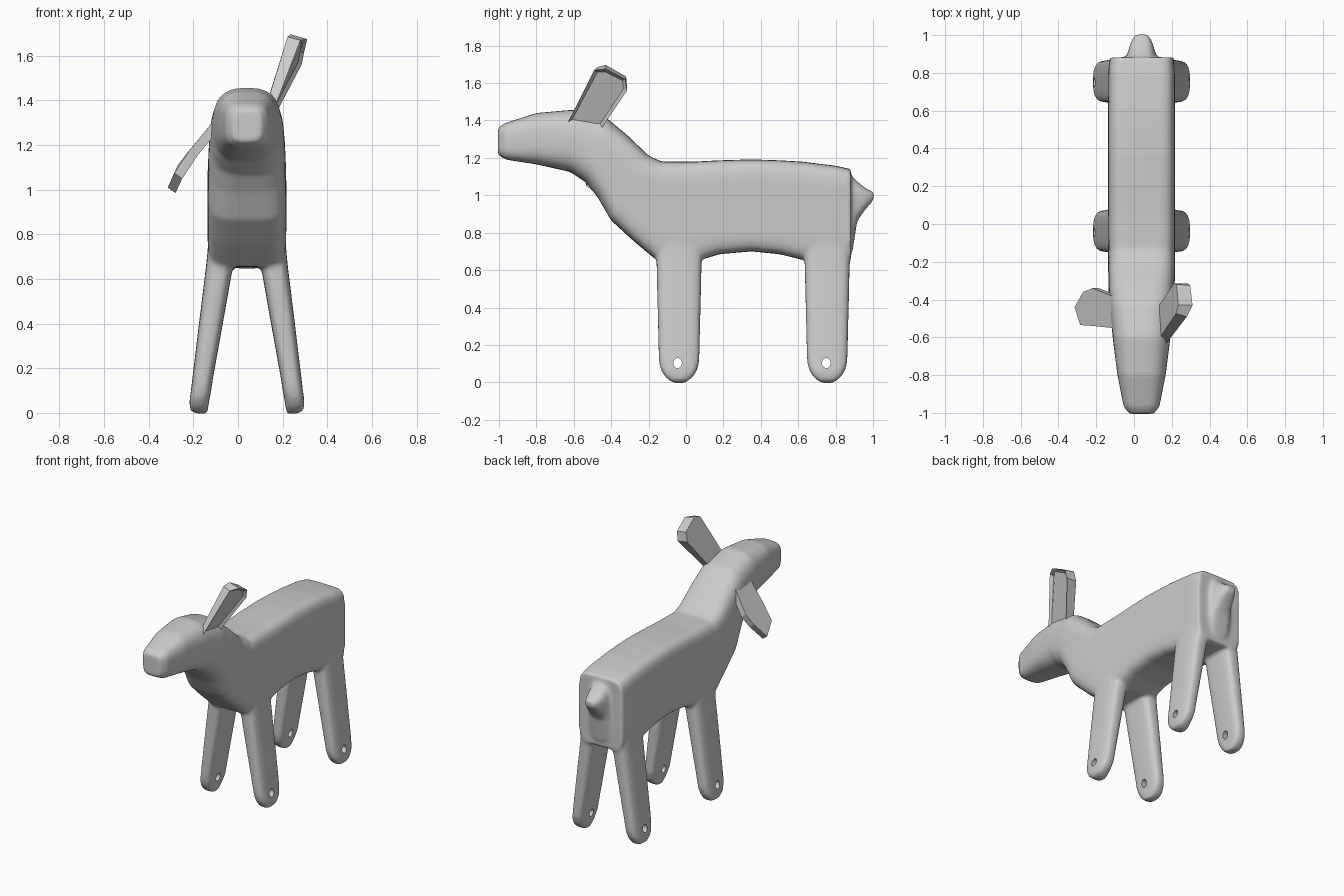
import bpy, bmesh, math
from mathutils import Vector

if "Cube" in bpy.data.objects:
    bpy.data.objects.remove(bpy.data.objects["Cube"])

CX = 0.04  # symmetry plane of the body (the ears are uneven)


def new_object(name, bm):
    bmesh.ops.recalc_face_normals(bm, faces=bm.faces[:])
    mesh = bpy.data.meshes.new(name)
    bm.to_mesh(mesh)
    bm.free()
    ob = bpy.data.objects.new(name, mesh)
    bpy.context.collection.objects.link(ob)
    return ob


def loft(bm, rings):
    loops = [[bm.verts.new(p) for p in ring] for ring in rings]
    for a, b in zip(loops, loops[1:]):
        for i in range(len(a)):
            j = (i + 1) % len(a)
            bm.faces.new((a[i], a[j], b[j], b[i]))
    bm.faces.new(loops[0][::-1])
    bm.faces.new(loops[-1])


def ring(center, u, v, power, n=32):
    # Rounded-box cross-section spanned by half-axes u and v
    pts = []
    for i in range(n):
        a = 2 * math.pi * i / n
        c, s = math.cos(a), math.sin(a)
        c = math.copysign(abs(c) ** (2 / power), c)
        s = math.copysign(abs(s) ** (2 / power), s)
        pts.append(center + u * c + v * s)
    return pts


def spine_ring(ty, tz, by, bz, half_width, power):
    top, bottom = Vector((CX, ty, tz)), Vector((CX, by, bz))
    return ring((top + bottom) / 2, Vector((half_width, 0, 0)), (top - bottom) / 2, power)


def apply_mod(ob, kind, **props):
    bpy.context.view_layer.objects.active = ob
    m = ob.modifiers.new(kind, kind)
    for k, v in props.items():
        setattr(m, k, v)
    bpy.ops.object.modifier_apply(modifier=m.name)


bm = bmesh.new()

# Head, neck and torso: top y, z / bottom y, z / half width / squareness
spine = [
    (-1.005, 1.36, -1.005, 1.215, 0.065, 4), (-0.97, 1.385, -0.96, 1.19, 0.095, 3.5),
    (-0.8, 1.44, -0.8, 1.165, 0.128, 3), (-0.6, 1.458, -0.62, 1.125, 0.152, 2.7),
    (-0.42, 1.41, -0.53, 1.065, 0.165, 3), (-0.31, 1.318, -0.47, 0.985, 0.172, 3.5),
    (-0.2, 1.212, -0.4, 0.865, 0.176, 4.5), (-0.13, 1.18, -0.28, 0.755, 0.177, 5),
    (-0.05, 1.18, -0.16, 0.655, 0.177, 6), (0.04, 1.18, 0.08, 0.655, 0.177, 6),
    (0.18, 1.187, 0.18, 0.685, 0.177, 6), (0.35, 1.192, 0.35, 0.7, 0.177, 6),
    (0.5, 1.187, 0.5, 0.685, 0.177, 6), (0.62, 1.18, 0.62, 0.655, 0.177, 6),
    (0.8, 1.158, 0.8, 0.65, 0.177, 6), (0.882, 1.14, 0.882, 0.65, 0.17, 6),
]
loft(bm, [spine_ring(*s) for s in spine])

# Tail stub
tail = [
    (0.84, 1.13, 0.84, 0.64, 0.1, 3), (0.89, 1.1, 0.89, 0.7, 0.08, 3),
    (0.92, 1.07, 0.915, 0.86, 0.07, 3), (0.965, 1.035, 0.955, 0.92, 0.058, 3),
    (1.005, 1.015, 1.0, 0.97, 0.035, 3),
]
loft(bm, [spine_ring(*s) for s in tail])

# Four splayed legs: z / inner x / outer x / half depth
leg = [
    (0.85, 0.045, 0.165, 0.118), (0.66, 0.062, 0.183, 0.121), (0.4, 0.108, 0.215, 0.115),
    (0.15, 0.153, 0.245, 0.109), (0.1, 0.16, 0.251, 0.106), (0.06, 0.168, 0.257, 0.094),
    (0.03, 0.173, 0.257, 0.074), (0.008, 0.176, 0.252, 0.048), (-0.004, 0.178, 0.22, 0.025),
]
for y in (-0.037, 0.755):
    for side in (-1, 1):
        loft(bm, [ring(Vector((CX + side * (xi + xo) / 2, y, z)),
                       Vector(((xo - xi) / 2, 0, 0)), Vector((0, hy, 0)), 3.4)
                  for z, xi, xo, hy in leg])

# Fuse everything into one softly blended body
body = new_object("body", bm)
apply_mod(body, 'REMESH', mode='VOXEL', voxel_size=0.011)
apply_mod(body, 'SMOOTH', factor=0.5, iterations=8)

# Axle holes through the feet
bm = bmesh.new()
for y in (-0.045, 0.75):
    loft(bm, [ring(Vector((x, y, 0.103)), Vector((0, 0.023, 0)), Vector((0, 0, 0.027)), 2, 20)
              for x in (-0.5, 0.5)])
cutter = new_object("hole_cutter", bm)
cutter.hide_render = True
apply_mod(body, 'BOOLEAN', object=cutter, operation='DIFFERENCE', solver='EXACT')
bpy.data.objects.remove(cutter)


# Ears: flat paddles with a recessed panel on one face
def ear(name, open_face, back_face):
    bm = bmesh.new()
    loft(bm, [open_face, back_face])
    bmesh.ops.recalc_face_normals(bm, faces=bm.faces[:])
    bm.faces.ensure_lookup_table()
    panel = bm.faces[len(open_face)]
    bmesh.ops.inset_region(bm, faces=[panel], thickness=0.022)
    bmesh.ops.translate(bm, verts=panel.verts[:], vec=-panel.normal * 0.015)
    return new_object(name, bm)


raised = ear("raised_ear",
             [(0.165, -0.64, 1.37), (0.18, -0.45, 1.36), (0.285, -0.315, 1.56),
              (0.297, -0.325, 1.62), (0.31, -0.43, 1.675), (0.28, -0.49, 1.67)],
             [(0.125, -0.62, 1.37), (0.12, -0.45, 1.36), (0.21, -0.315, 1.57),
              (0.225, -0.32, 1.635), (0.235, -0.43, 1.697), (0.222, -0.475, 1.685)])

upper = [(-0.07, -0.555, 1.355), (-0.215, -0.54, 1.18), (-0.285, -0.535, 1.075),
         (-0.315, -0.44, 1.01), (-0.27, -0.36, 1.11), (-0.22, -0.34, 1.175), (-0.07, -0.4, 1.355)]
drooping = ear("drooping_ear", [(x + 0.035, y, z - 0.025) for x, y, z in upper], upper)

# Shading
for ob, angle in ((body, 50), (raised, 15), (drooping, 15)):
    bpy.ops.object.select_all(action='DESELECT')
    ob.select_set(True)
    bpy.context.view_layer.objects.active = ob
    bpy.ops.object.shade_smooth_by_angle(angle=math.radians(angle))
